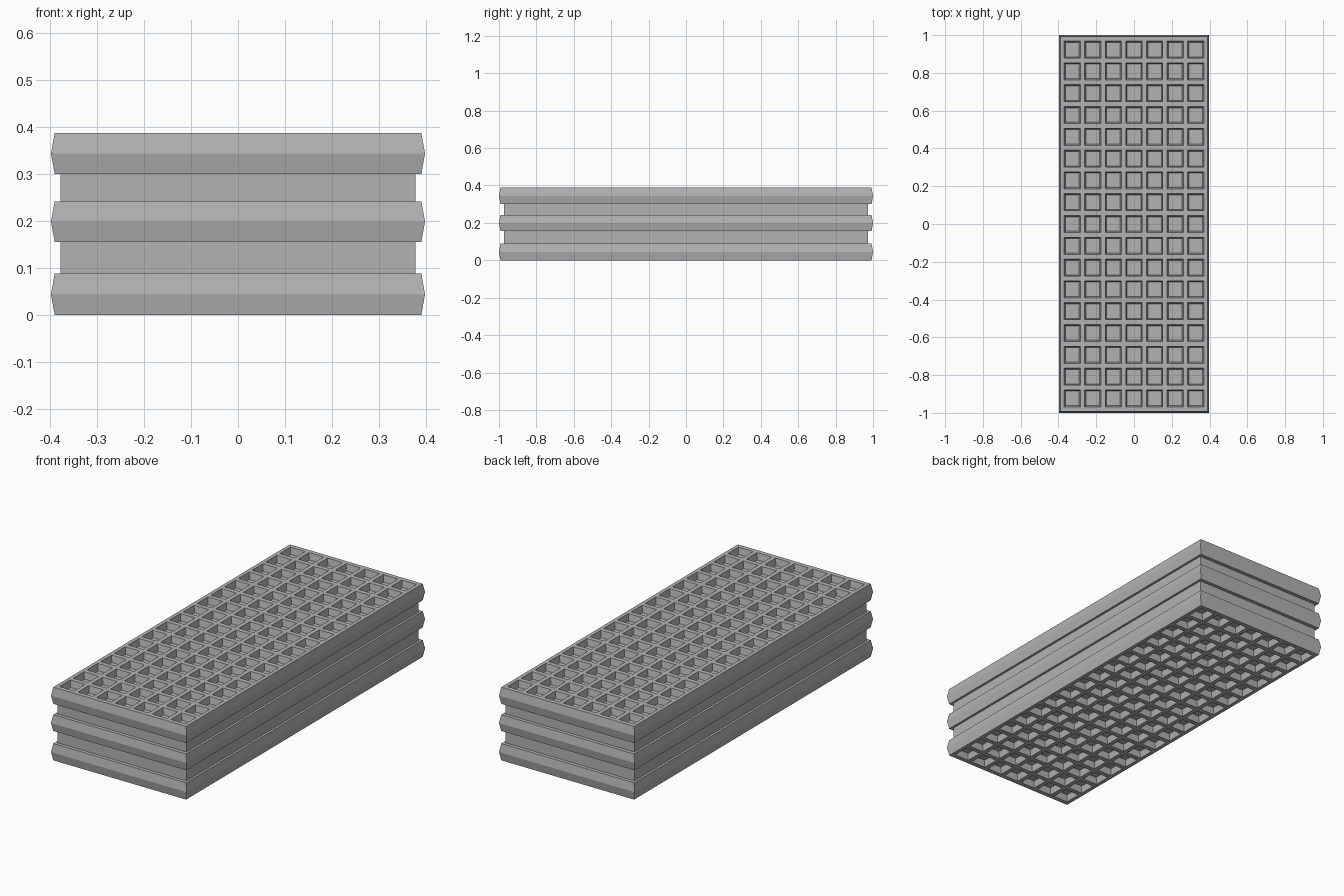
import bpy
import bmesh

cube = bpy.data.objects.get("Cube")
if cube:
    bpy.data.objects.remove(cube, do_unlink=True)

HX, HY, HEIGHT = 0.398, 1.0, 0.388
LIP = 0.008                      # inset of each rib's upper and lower edge
COLS, ROWS = 7, 17
PITCH_X, PITCH_Y = 0.109, 0.1154
POCKET_X, POCKET_Y = 0.086, 0.09
DEPTH, TAPER = 0.035, 0.007

grey = bpy.data.materials.new("plain grey")
grey.use_nodes = True
colour = (0.45, 0.45, 0.45, 1)
grey.diffuse_color = colour
grey.node_tree.nodes["Principled BSDF"].inputs["Base Color"].default_value = colour


def ring(bm, z, inset_x, inset_y):
    x, y = HX - inset_x, HY - inset_y
    return [bm.verts.new((sx * x, sy * y, z))
            for sx, sy in ((-1, -1), (1, -1), (1, 1), (-1, 1))]


def cuts(count, pitch, size, half):
    """Grid lines along one axis, alternating wall and pocket."""
    lines = [-half]
    for i in range(count):
        centre = (i - (count - 1) / 2) * pitch
        lines += [centre - size / 2, centre + size / 2]
    return lines + [half]


def waffle_face(bm, z, direction):
    """Flat face with a grid of shallow tapered pockets sunk into the block."""
    xs = cuts(COLS, PITCH_X, POCKET_X, HX - LIP)
    ys = cuts(ROWS, PITCH_Y, POCKET_Y, HY - LIP)
    grid = [[bm.verts.new((x, y, z)) for y in ys] for x in xs]
    for i in range(len(xs) - 1):
        for j in range(len(ys) - 1):
            rim = [grid[i][j], grid[i + 1][j], grid[i + 1][j + 1], grid[i][j + 1]]
            if direction < 0:
                rim.reverse()
            if not (i % 2 and j % 2):
                bm.faces.new(rim)
                continue
            cx, cy = (xs[i] + xs[i + 1]) / 2, (ys[j] + ys[j + 1]) / 2
            floor = [bm.verts.new((cx + (v.co.x - cx) * (1 - 2 * TAPER / POCKET_X),
                                   cy + (v.co.y - cy) * (1 - 2 * TAPER / POCKET_Y),
                                   z - direction * DEPTH)) for v in rim]
            bm.faces.new(floor)
            for k in range(4):
                n = (k + 1) % 4
                bm.faces.new((rim[k], rim[n], floor[n], floor[k]))


bm = bmesh.new()

# Side walls: three pointed ribs separated by two recessed bands
rings = []
for bottom, top in ((0, 0.089), (0.156, 0.242), (0.3, HEIGHT)):
    if rings:
        rings.append(ring(bm, bottom, 0.02, 0.027))
    rings += [ring(bm, bottom, LIP, LIP),
              ring(bm, (bottom + top) / 2, 0, 0),
              ring(bm, top, LIP, LIP)]
    if top < HEIGHT:
        rings.append(ring(bm, top, 0.02, 0.027))
for low, high in zip(rings, rings[1:]):
    for k in range(4):
        n = (k + 1) % 4
        bm.faces.new((low[k], low[n], high[n], high[k]))

# Pocketed top and underside
waffle_face(bm, HEIGHT, 1)
waffle_face(bm, 0, -1)

mesh = bpy.data.meshes.new("ribbed_waffle_block")
bm.to_mesh(mesh)
bm.free()
mesh.materials.append(grey)
block = bpy.data.objects.new("ribbed_waffle_block", mesh)
bpy.context.collection.objects.link(block)
